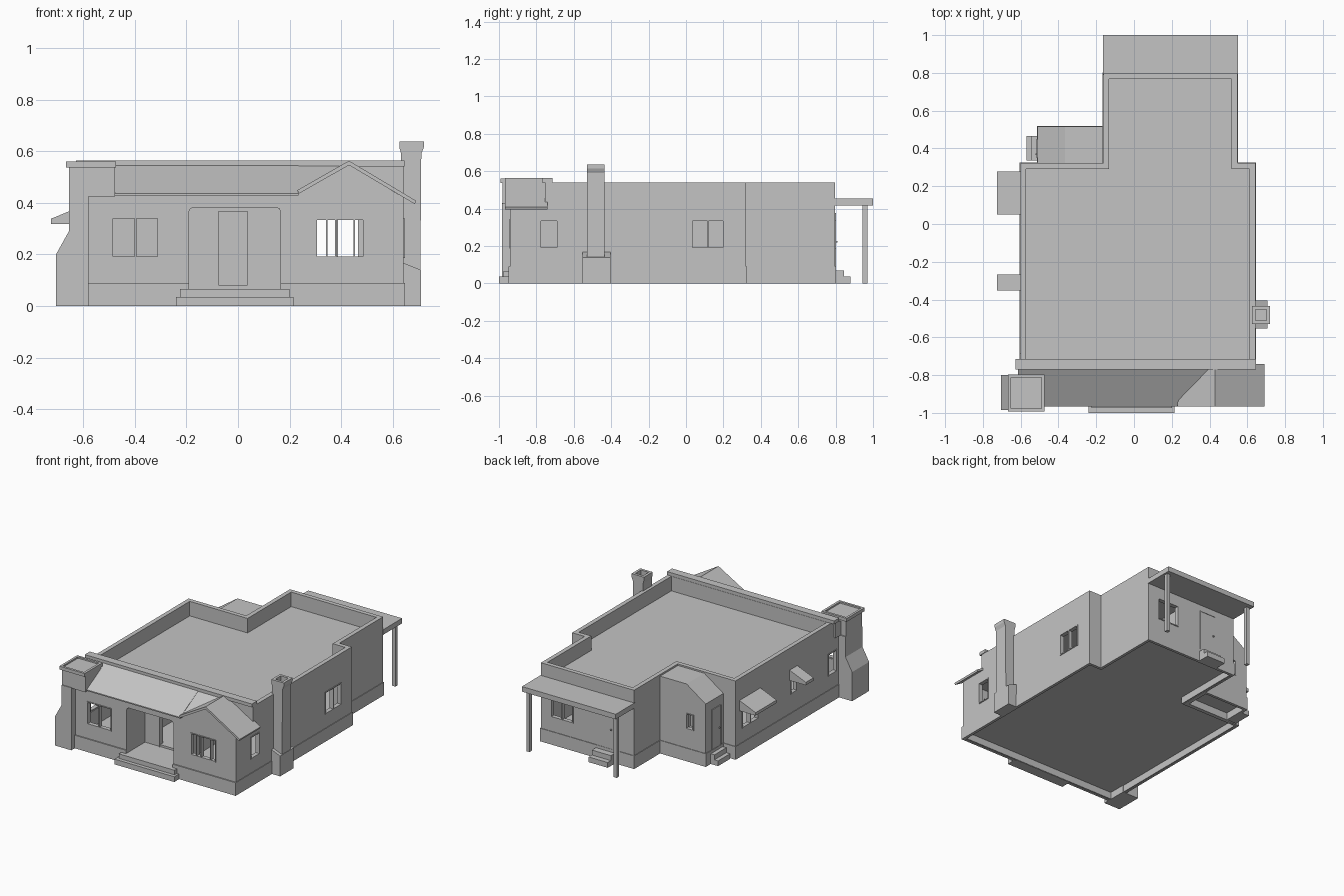
import bpy
import bmesh
from mathutils import Vector

if "Cube" in bpy.data.objects:
    bpy.data.objects.remove(bpy.data.objects["Cube"], do_unlink=True)

plaster = bpy.data.materials.new("plain_grey")
plaster.use_nodes = True
GREY = (0.55, 0.55, 0.55, 1)
plaster.diffuse_color = GREY
plaster.node_tree.nodes["Principled BSDF"].inputs["Base Color"].default_value = GREY

# Maps a profile point (a, b) and a depth d to space
PLACE = {"z": lambda a, b, d: (a, b, d),
         "y": lambda a, b, d: (a, d, b),
         "x": lambda a, b, d: (d, a, b)}


def finish(name, bm):
    bmesh.ops.recalc_face_normals(bm, faces=bm.faces[:])
    mesh = bpy.data.meshes.new(name)
    bm.to_mesh(mesh)
    bm.free()
    obj = bpy.data.objects.new(name, mesh)
    bpy.context.collection.objects.link(obj)
    mesh.materials.append(plaster)
    return obj


def add_prism(bm, points, axis, d0, d1):
    face = bm.faces.new([bm.verts.new(PLACE[axis](a, b, d0)) for a, b in points])
    made = bmesh.ops.extrude_face_region(bm, geom=[face])["geom"]
    shift = Vector(PLACE[axis](0, 0, d1 - d0))
    bmesh.ops.translate(bm, vec=shift, verts=[g for g in made if isinstance(g, bmesh.types.BMVert)])


def prism(name, points, axis, d0, d1):
    bm = bmesh.new()
    add_prism(bm, points, axis, d0, d1)
    return finish(name, bm)


def rect(a0, a1, b0, b1):
    return [(a0, b0), (a1, b0), (a1, b1), (a0, b1)]


def box(name, x0, x1, y0, y1, z0, z1):
    return prism(name, rect(x0, x1, y0, y1), "z", z0, z1)


def cut(target, cutter):
    """Carve the cutter out of the target, then discard the cutter."""
    cutter.hide_render = True
    mod = target.modifiers.new("cut", "BOOLEAN")
    mod.operation, mod.solver, mod.object = "DIFFERENCE", "EXACT", cutter
    bpy.context.view_layer.update()
    graph = bpy.context.evaluated_depsgraph_get()
    mesh = bpy.data.meshes.new_from_object(target.evaluated_get(graph))
    target.modifiers.clear()
    target.data = mesh
    bpy.data.objects.remove(cutter, do_unlink=True)


def footprint(inset, front):
    """House outline with a narrower rear wing."""
    i = inset
    return [(-0.602 + i, front), (0.642 - i, front), (0.642 - i, 0.322 - i),
            (0.547 - i, 0.322 - i), (0.547 - i, 0.797 - i), (-0.162 + i, 0.797 - i),
            (-0.162 + i, 0.322 - i), (-0.602 + i, 0.322 - i)]


def porch_cutter():
    arch = [(-0.19, 0.067), (0.165, 0.067), (0.165, 0.365), (0.16, 0.377), (0.148, 0.382),
            (-0.173, 0.382), (-0.185, 0.377), (-0.19, 0.365)]
    return prism("porch_cutter", arch, "y", -1.1, -0.74)


# Main shell: rooms, sunken roof, low front bay and open underside
house = prism("house_walls", footprint(0, -0.94), "z", 0.002, 0.54)
cut(house, box("front_cutter", -1, 1, -1.1, -0.755, 0.432, 1))
cut(house, prism("roof_cutter", footprint(0.03, -0.715), "z", 0.44, 1))
rooms = footprint(0.03, -0.91)
rooms[1:1] = [(-0.22, -0.91), (-0.22, -0.71), (0.195, -0.71), (0.195, -0.91)]
cut(house, prism("room_cutter", rooms, "z", 0.08, 0.405))
cut(house, prism("underside_cutter", footprint(0.018, -0.922), "z", -0.1, 0.05))
cut(house, porch_cutter())
cut(house, box("doorway_cutter", -0.075, 0.037, -0.8, -0.7, 0.081, 0.367))

# Partitions on both sides of the central hall
box("left_partition", 0.185, 0.2, -0.715, 0.775, 0.07, 0.41)
box("right_partition", -0.225, -0.21, -0.715, 0.3, 0.07, 0.41)

# Plinth around the walls
plinth = prism("plinth", footprint(-0.004, -0.948), "z", 0, 0.09)
cut(plinth, prism("plinth_cutter", footprint(0.01, -0.93), "z", -0.1, 0.2))
cut(plinth, porch_cutter())

# Rear annex, flat on top with a sloping outer edge
annex = prism("annex", [(-0.51, 0.002), (-0.164, 0.002), (-0.164, 0.53), (-0.365, 0.53),
                        (-0.51, 0.43)], "y", 0.318, 0.515)
annex_plinth = box("annex_plinth", -0.514, -0.164, 0.318, 0.519, 0, 0.09)
for part in (annex, annex_plinth):
    cut(part, box("underside_cutter", -0.495, -0.18, 0.335, 0.5, -0.1, 0.05))


def window(name, wall, axis, plane, out, a0, a1, z0, z1, bars=()):
    """Cut an opening and fit a frame with upright bars; out is the outward sign."""
    inner, outer = plane - out * 0.05, plane + out * 0.05
    cut(wall, prism("window_cutter", rect(a0, a1, z0, z1), axis, inner, outer))
    t = 0.006
    bm = bmesh.new()
    strips = [rect(a0, a0 + t, z0, z1), rect(a1 - t, a1, z0, z1),
              rect(a0 + t, a1 - t, z0, z0 + t), rect(a0 + t, a1 - t, z1 - t, z1)]
    strips += [rect(b - t / 2, b + t / 2, z0 + t, z1 - t) for b in bars]
    for strip in strips:
        add_prism(bm, strip, axis, plane - out * 0.025, plane + out * 0.004)
    finish(name, bm)


def surround(name, axis, plane, out, a0, a1, z0, z1):
    """Raised strips around a doorway."""
    t = 0.006
    bm = bmesh.new()
    for strip in (rect(a0 - t, a0, z0, z1 + t), rect(a1, a1 + t, z0, z1 + t), rect(a0, a1, z1, z1 + t)):
        add_prism(bm, strip, axis, plane - out * 0.01, plane + out * 0.005)
    finish(name, bm)


def door(name, axis, plane, out, a0, a1, z0, z1):
    """Leaf, surround and small knob."""
    prism(name + "_leaf", rect(a0, a1, z0, z1), axis, plane - out * 0.01, plane + out * 0.002)
    surround(name + "_surround", axis, plane, out, a0, a1, z0, z1)
    k, m = a0 + 0.015, (z0 + z1) / 2
    prism(name + "_knob", rect(k - 0.004, k + 0.004, m - 0.004, m + 0.004), axis, plane, plane + out * 0.012)


window("front_right_window", house, "y", -0.94, -1, -0.49, -0.305, 0.187, 0.345, [-0.397])
window("front_left_window", house, "y", -0.94, -1, 0.3, 0.49, 0.187, 0.34, [0.343, 0.378, 0.45])
window("bay_left_window", house, "x", 0.642, 1, -0.78, -0.685, 0.187, 0.34)
window("bay_right_window", house, "x", -0.602, -1, -0.78, -0.685, 0.187, 0.34)
window("side_left_window", house, "x", 0.642, 1, 0.03, 0.205, 0.187, 0.34, [0.117])
window("side_right_window", house, "x", -0.602, -1, 0.075, 0.25, 0.187, 0.34, [0.162])
window("small_right_window", house, "x", -0.602, -1, -0.345, -0.275, 0.22, 0.34)
window("rear_window", house, "y", 0.797, 1, 0.3, 0.47, 0.187, 0.34, [0.385])
window("annex_window", annex, "y", 0.515, 1, -0.42, -0.36, 0.22, 0.33)
surround("front_door_surround", "y", -0.74, -1, -0.075, 0.037, 0.067, 0.367)
door("rear_door", "y", 0.797, 1, -0.005, 0.11, 0.075, 0.37)
door("annex_door", "x", -0.51, -1, 0.355, 0.445, 0.07, 0.36)

# Front roof: overhanging slope, the part behind the gable, parapet cap and crossing gable
prism("front_roof", [(-0.965, 0.429), (-0.965, 0.437), (-0.765, 0.547), (-0.75, 0.547), (-0.75, 0.429)],
      "x", -0.615, 0.235)
prism("valley_roof", [(-0.938, 0.429), (-0.938, 0.449), (-0.765, 0.545), (-0.75, 0.545), (-0.75, 0.429)],
      "x", 0.235, 0.43)
box("parapet_cap", -0.628, 0.645, -0.77, -0.715, 0.541, 0.564)
prism("gable_wall", [(0.235, 0.42), (0.235, 0.437), (0.43, 0.547), (0.642, 0.42)], "y", -0.94, -0.75)
prism("gable_roof", [(0.23, 0.449), (0.43, 0.563), (0.69, 0.408), (0.685, 0.395), (0.43, 0.546),
                     (0.235, 0.435)], "y", -0.967, -0.74)

# Corner pier with a flared foot and a wide capped head
prism("corner_pier", [(-0.705, 0), (-0.58, 0), (-0.58, 0.43), (-0.655, 0.43), (-0.655, 0.29),
                      (-0.705, 0.2)], "y", -0.985, -0.8)
box("pier_head", -0.655, -0.477, -0.98, -0.807, 0.425, 0.54)
pier_cap = box("pier_cap", -0.666, -0.473, -0.993, -0.797, 0.537, 0.56)
cut(pier_cap, box("cap_cutter", -0.65, -0.49, -0.977, -0.813, 0.55, 0.6))

# Chimney with a sloping shoulder, flared top and open flue
prism("chimney_foot", [(0.63, 0), (0.708, 0), (0.708, 0.14), (0.63, 0.172)], "y", -0.553, -0.405)
chimney = prism("chimney_shaft", [(0.632, 0.1), (0.706, 0.1), (0.71, 0.59), (0.72, 0.615), (0.72, 0.637),
                                  (0.625, 0.637), (0.625, 0.615), (0.632, 0.59)], "y", -0.53, -0.435)
cut(chimney, box("flue_cutter", 0.643, 0.702, -0.512, -0.453, 0.56, 0.7))

# Wedge awnings over the right side windows
for name, y0, y1 in (("large_awning", 0.05, 0.278), ("small_awning", -0.352, -0.268)):
    prism(name, [(-0.6, 0.39), (-0.725, 0.338), (-0.725, 0.318), (-0.6, 0.318)], "y", y0, y1)

# Rear porch on two posts
box("rear_porch_roof", -0.165, 0.55, 0.79, 1.0, 0.418, 0.453)
for name, x in (("left_post", 0.525), ("right_post", -0.14)):
    box(name, x - 0.012, x + 0.012, 0.945, 0.97, 0, 0.42)

# Steps at the three doors
box("front_step_top", -0.225, 0.2, -0.975, -0.925, 0, 0.067)
box("front_step_low", -0.24, 0.215, -1.0, -0.94, 0, 0.036)
box("rear_step_top", -0.02, 0.125, 0.79, 0.845, 0, 0.07)
box("rear_step_low", -0.02, 0.125, 0.8, 0.88, 0, 0.036)
box("annex_step_top", -0.542, -0.505, 0.335, 0.465, 0, 0.07)
box("annex_step_low", -0.57, -0.505, 0.335, 0.465, 0, 0.036)
